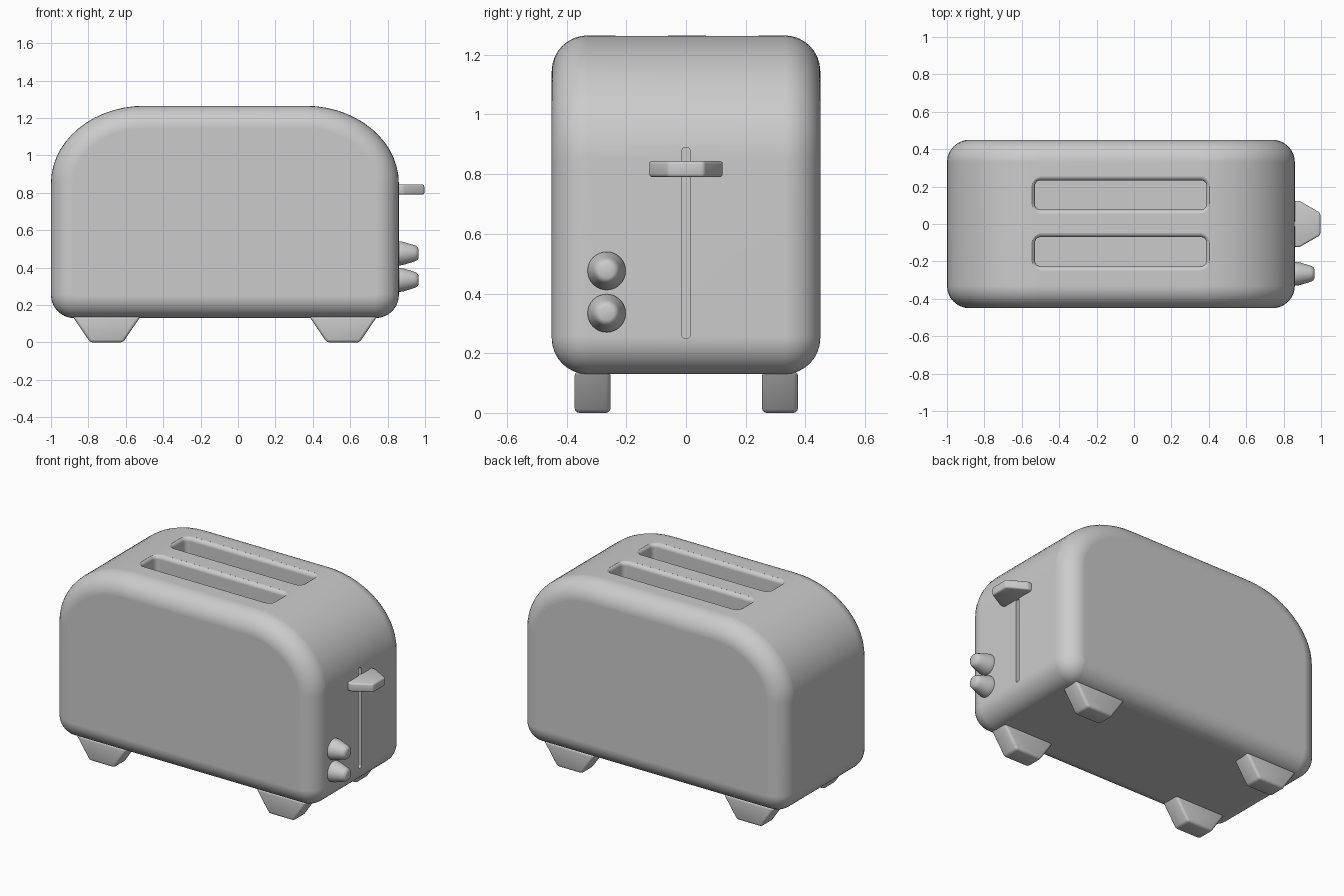
import bpy, bmesh, math
from mathutils import Vector

if "Cube" in bpy.data.objects:
    bpy.data.objects.remove(bpy.data.objects["Cube"])

CX = -0.07                     # middle of the body along x
X0, X1, Z0, Z1, HY = -1.0, 0.86, 0.13, 1.265, 0.45


def finish(bm, name, angle=40):
    bmesh.ops.recalc_face_normals(bm, faces=bm.faces)
    me = bpy.data.meshes.new(name)
    bm.to_mesh(me)
    bm.free()
    ob = bpy.data.objects.new(name, me)
    bpy.context.collection.objects.link(ob)
    smooth(ob, angle)
    return ob


def smooth(ob, angle):
    bpy.ops.object.select_all(action='DESELECT')
    ob.select_set(True)
    bpy.context.view_layer.objects.active = ob
    bpy.ops.object.shade_smooth_by_angle(angle=math.radians(angle))


def loft(name, rings, angle=40):
    bm = bmesh.new()
    loops = [[bm.verts.new(p) for p in r] for r in rings]
    n = len(loops[0])
    for a, b in zip(loops, loops[1:]):
        for i in range(n):
            j = (i + 1) % n
            bm.faces.new((a[i], a[j], b[j], b[i]))
    bm.faces.new(loops[0])
    bm.faces.new(loops[-1])
    return finish(bm, name, angle)


def rounded_rect(u0, u1, v0, v1, low, high, n):
    """Rectangle outline with elliptical corners: low = (a, b) at v0, high at v1."""
    pts = []
    corners = [(u1, v0, -1, 1, low, -90), (u1, v1, -1, -1, high, 0),
               (u0, v1, 1, -1, high, 90), (u0, v0, 1, 1, low, 180)]
    for u, v, su, sv, (a, b), start in corners:
        for i in range(n + 1):
            t = math.radians(start + 90 * i / n)
            pts.append((u + su * a + a * math.cos(t), v + sv * b + b * math.sin(t)))
    return pts


def prism(name, profile, to3d, depth, bevel):
    """Extruded polygon with rounded edges."""
    bm = bmesh.new()
    f = bm.faces.new([bm.verts.new(to3d(u, v)) for u, v in profile])
    ext = bmesh.ops.extrude_face_region(bm, geom=[f])
    vs = [g for g in ext['geom'] if isinstance(g, bmesh.types.BMVert)]
    bmesh.ops.translate(bm, vec=Vector(depth), verts=vs)
    bmesh.ops.recalc_face_normals(bm, faces=bm.faces)
    bmesh.ops.bevel(bm, geom=bm.edges[:], offset=bevel, segments=3,
                    profile=0.5, affect='EDGES')
    return finish(bm, name)


# Body: side profile lofted front to back with rounded rims
R, STEPS = 0.12, 8
rims = []
for i in range(STEPS + 1):
    t = math.pi / 2 * i / STEPS
    rims.append((R * (1 - math.sin(t)), -HY + R * (1 - math.cos(t))))
rims += [(d, -y) for d, y in reversed(rims)]
rims[:STEPS + 1] = sorted(rims[:STEPS + 1], key=lambda r: r[1])
rings = []
for d, y in rims:
    low = max(0.125 - d, 0.004)
    prof = rounded_rect(X0 + d, X1 - d, Z0 + d, Z1 - d,
                        (low, low), (0.5 - d, 0.415 - d), 14)
    rings.append([(x, y, z) for x, z in prof])
body = loft("body", rings)

# Cutters: two bread slots with flared lips, one lever groove
cutters = []
lip = 0.025
for yc in (0.155, -0.148):
    levels = [(0, 0.6)]
    for i in range(6):
        t = math.pi / 2 * (1 - 0.92 * i / 5)
        levels.append((lip * (1 - math.sin(t)), Z1 - lip * (1 - math.cos(t))))
    levels.append((levels[-1][0], Z1 + 0.1))
    slot = []
    for o, z in levels:
        r = 0.03 + o
        rect = rounded_rect(-0.53 - o, 0.388 + o, yc - 0.078 - o, yc + 0.078 + o,
                            (r, r), (r, r), 5)
        slot.append([(x, y, z) for x, y in rect])
    cutters.append(loft("slot_cutter", slot))
groove = rounded_rect(-0.014, 0.014, 0.25, 0.89, (0.012, 0.012), (0.012, 0.012), 4)
cutters.append(loft("groove_cutter", [[(x, y, z) for y, z in groove] for x in (0.82, 0.95)]))

for c in cutters:
    c.hide_render = True
    mod = body.modifiers.new("cut", 'BOOLEAN')
    mod.operation, mod.solver, mod.object = 'DIFFERENCE', 'EXACT', c
    bpy.context.view_layer.objects.active = body
    bpy.ops.object.modifier_apply(modifier=mod.name)
for c in cutters:
    bpy.data.objects.remove(c)
smooth(body, 40)
body.modifiers.new("normals", 'WEIGHTED_NORMAL').keep_sharp = True

# Feet: four tapered blocks
foot = [(-0.885, 0.14), (-0.79, 0.0), (-0.615, 0.0), (-0.52, 0.14)]
for xn, sx in (("left", 1), ("right", -1)):
    for yn, y in (("front", -0.373), ("back", 0.255)):
        pts = [(CX + sx * (x - CX), z) for x, z in foot]
        prism(f"{yn}_{xn}_foot", pts, lambda u, v, y=y: (u, y, v), (0, 0.12, 0), 0.015)

# Lever: tapered paddle on the right end
lever = [(0.845, -0.123), (0.885, -0.123), (0.996, -0.06),
         (0.996, 0.06), (0.885, 0.123), (0.845, 0.123)]
prism("lever", lever, lambda u, v: (u, v, 0.79), (0, 0, 0.054), 0.01)

# Knobs: rounded cones on the right end
knob = [(0.85, 0.064), (0.868, 0.064), (0.885, 0.061), (0.935, 0.046), (0.95, 0.041),
        (0.96, 0.034), (0.965, 0.024)]
for nm, zc in (("upper_knob", 0.476), ("lower_knob", 0.334)):
    loft(nm, [[(x, -0.266 + r * math.cos(a * math.tau / 32), zc + r * math.sin(a * math.tau / 32))
               for a in range(32)] for x, r in knob], 50)
